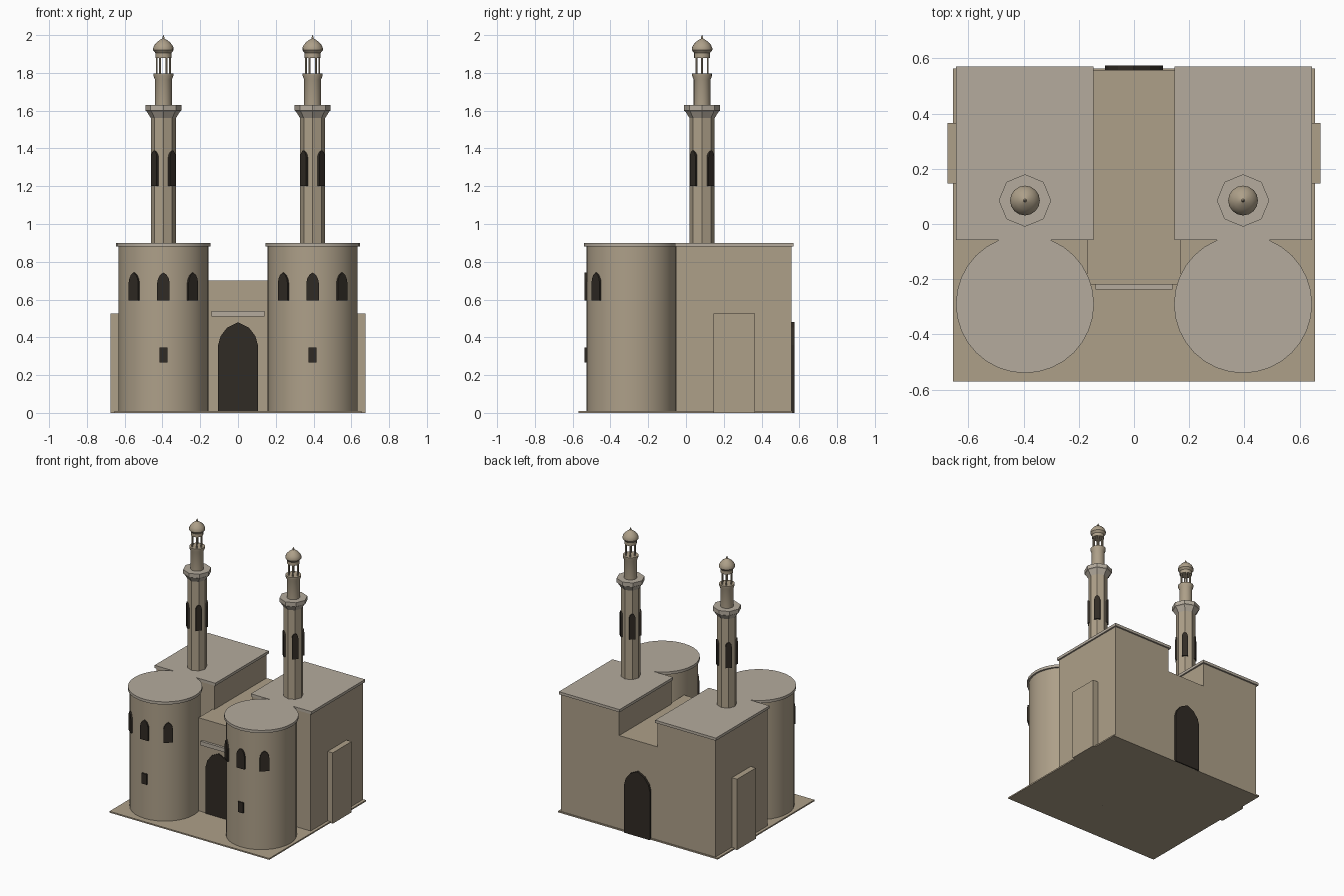
import bpy, bmesh
from math import sin, cos, pi, radians
from mathutils import Matrix

if "Cube" in bpy.data.objects:
    bpy.data.objects.remove(bpy.data.objects["Cube"])


def material(name, rgb):
    m = bpy.data.materials.new(name)
    m.diffuse_color = (*rgb, 1)
    m.use_nodes = True
    m.node_tree.nodes["Principled BSDF"].inputs["Base Color"].default_value = m.diffuse_color
    return m


WALL = material("sandstone", (0.42, 0.35, 0.25))
TRIM = material("pale_stone", (0.46, 0.41, 0.34))
DARK = material("dark_opening", (0.03, 0.024, 0.018))


def finish(name, bm, mat, smooth=False):
    bmesh.ops.recalc_face_normals(bm, faces=bm.faces)
    me = bpy.data.meshes.new(name)
    bm.to_mesh(me)
    bm.free()
    ob = bpy.data.objects.new(name, me)
    bpy.context.collection.objects.link(ob)
    me.materials.append(mat)
    if smooth:
        bpy.ops.object.select_all(action='DESELECT')
        ob.select_set(True)
        bpy.context.view_layer.objects.active = ob
        bpy.ops.object.shade_smooth_by_angle(angle=radians(35))
    return ob


def box(name, x0, x1, y0, y1, z0, z1, mat):
    bm = bmesh.new()
    bmesh.ops.create_cube(bm, size=1)
    for v in bm.verts:
        v.co.x = x1 if v.co.x > 0 else x0
        v.co.y = y1 if v.co.y > 0 else y0
        v.co.z = z1 if v.co.z > 0 else z0
    return finish(name, bm, mat)


def lathe(name, x, y, profile, sides, mat, smooth=True):
    """Solid of revolution from (radius, z) points, capped at both ends."""
    bm = bmesh.new()
    rings = [[bm.verts.new((x + r * cos(2 * pi * i / sides),
                            y + r * sin(2 * pi * i / sides), z))
              for i in range(sides)] for r, z in profile]
    for a, b in zip(rings, rings[1:]):
        for i in range(sides):
            j = (i + 1) % sides
            bm.faces.new((a[i], a[j], b[j], b[i]))
    bm.faces.new(rings[0][::-1])
    bm.faces.new(rings[-1])
    return finish(name, bm, mat, smooth)


def arch(name, x, y, angle, dist, width, z0, spring, z1, depth, mat=DARK):
    """Pointed-arch panel facing -y, turned about (x, y); outer face at dist."""
    w, h = width / 2, z1 - spring
    half = [(w, z0), (w, spring), (w * 0.88, spring + h * 0.38),
            (w * 0.55, spring + h * 0.76)]
    pts = half + [(0, z1)] + [(-px, pz) for px, pz in reversed(half)]
    bm = bmesh.new()
    face = bm.faces.new([bm.verts.new((px, -dist, pz)) for px, pz in pts])
    ext = bmesh.ops.extrude_face_region(bm, geom=[face])
    for v in ext["geom"]:
        if isinstance(v, bmesh.types.BMVert):
            v.co.y += depth
    bm.transform(Matrix.Translation((x, y, 0)) @ Matrix.Rotation(angle, 4, 'Z'))
    return finish(name, bm, mat)


# ground plate, middle hall, gate canopy and doors
box("base_plate", -0.655, 0.655, -0.57, 0.564, 0, 0.01, WALL)
box("middle_hall", -0.17, 0.17, -0.22, 0.558, 0, 0.70, WALL)
box("gate_canopy", -0.14, 0.14, -0.238, -0.21, 0.51, 0.54, TRIM)
arch("front_door", 0, 0, 0, 0.228, 0.21, 0, 0.36, 0.48, 0.03)
arch("back_door", 0, 0, pi, 0.574, 0.21, 0, 0.36, 0.48, 0.03)

for s, side in ((-1, "left"), (1, "right")):
    cx, ty, my = s * 0.395, -0.29, 0.085

    # side block with roof slab and buttress
    box(side + "_block", cx - 0.238, cx + 0.238, -0.052, 0.558, 0, 0.885, WALL)
    box(side + "_roof_slab", cx - 0.249, cx + 0.249, -0.058, 0.57, 0.88, 0.90, TRIM)
    bx = s * 0.643
    box(side + "_buttress", bx - 0.032, bx + 0.032, 0.146, 0.366, 0, 0.525, WALL)

    # round front tower with windows
    lathe(side + "_tower", cx, ty, [(0.238, 0), (0.238, 0.885)], 32, WALL)
    lathe(side + "_tower_cap", cx, ty, [(0.25, 0.88), (0.25, 0.90)], 32, TRIM)
    for a in (-40, 0, 40):
        arch(side + "_tower_window", cx, ty, radians(a), 0.247, 0.065,
             0.595, 0.69, 0.743, 0.03)
    box(side + "_slit_window", cx - 0.021, cx + 0.021, ty - 0.247, ty - 0.22,
        0.268, 0.345, DARK)

    # octagonal minaret shaft, balcony and windows
    lathe(side + "_minaret_shaft", cx, my, [(0.066, 0.88), (0.066, 1.57)], 8, WALL, False)
    lathe(side + "_balcony", cx, my,
          [(0.066, 1.56), (0.088, 1.595), (0.095, 1.60), (0.095, 1.63)], 8, TRIM, False)
    for k in range(4):
        arch(side + "_minaret_window", cx, my, pi / 4 + k * pi / 2, 0.071, 0.042,
             1.20, 1.355, 1.39, 0.02)

    # upper drum, lantern columns and dome with finial
    lathe(side + "_upper_drum", cx, my,
          [(0.045, 1.62), (0.045, 1.765), (0.053, 1.785), (0.053, 1.797)], 16, WALL)
    for k in range(6):
        a = k * pi / 3
        lathe(side + "_lantern_column", cx + 0.035 * cos(a), my + 0.035 * sin(a),
              [(0.005, 1.79), (0.005, 1.885)], 8, WALL)
    lathe(side + "_dome", cx, my,
          [(0.042, 1.88), (0.042, 1.905), (0.054, 1.92), (0.054, 1.932),
           (0.047, 1.948), (0.033, 1.964), (0.016, 1.976), (0.006, 1.981),
           (0.006, 1.987), (0.001, 2.0)], 16, WALL)
